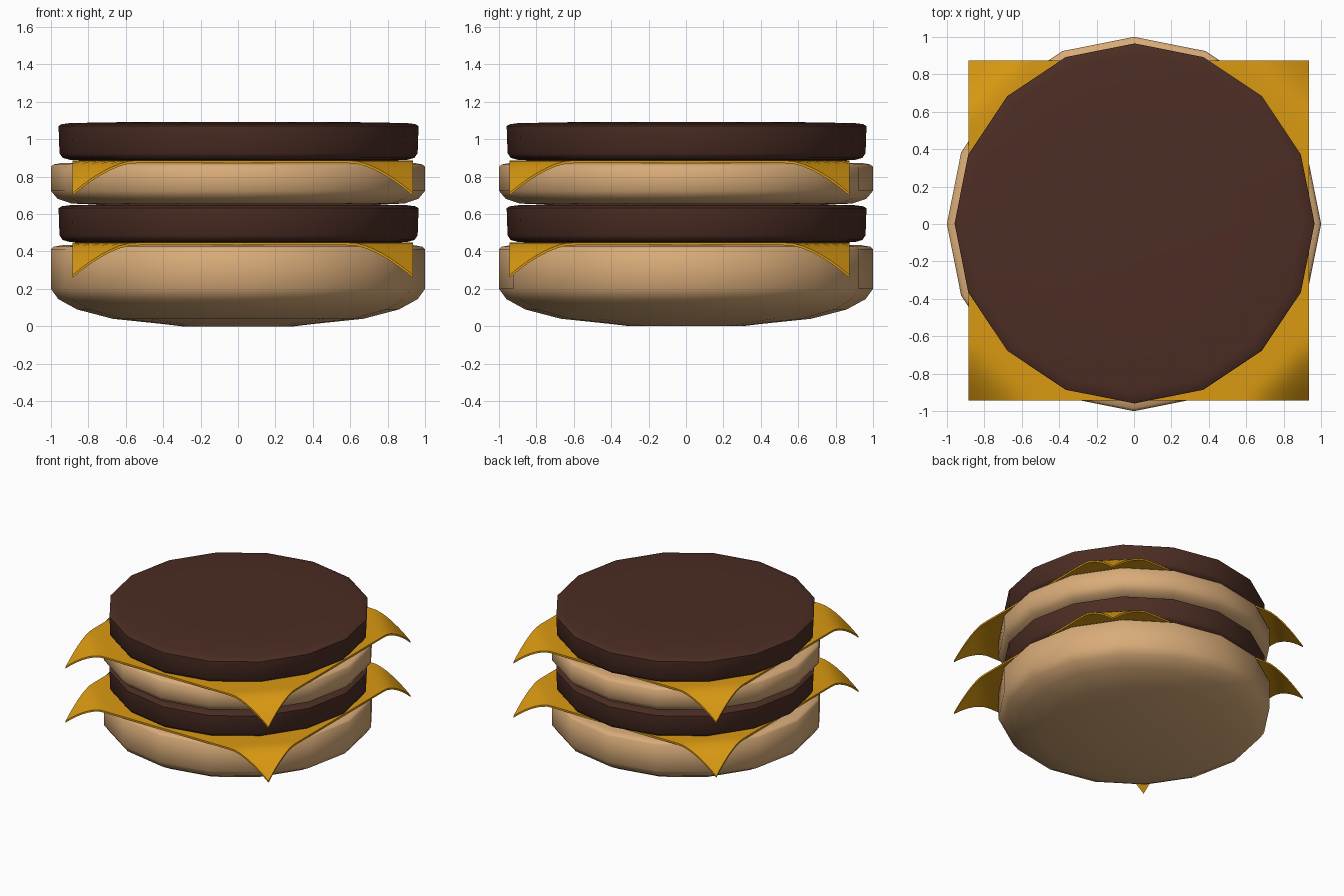
import bpy, bmesh, math

if "Cube" in bpy.data.objects:
    bpy.data.objects.remove(bpy.data.objects["Cube"])

SIDES = 16


def material(name, rgb):
    m = bpy.data.materials.new(name)
    m.diffuse_color = (*rgb, 1)
    m.use_nodes = True
    m.node_tree.nodes["Principled BSDF"].inputs["Base Color"].default_value = m.diffuse_color
    return m


BUN = material("toasted bun", (0.69, 0.41, 0.19))
MEAT = material("grilled meat", (0.072, 0.026, 0.017))
CHEESE = material("yellow cheese", (0.70, 0.32, 0.006))


def finish(bm, name, mat, angle):
    bmesh.ops.recalc_face_normals(bm, faces=bm.faces)
    mesh = bpy.data.meshes.new(name)
    bm.to_mesh(mesh)
    bm.free()
    mesh.materials.append(mat)
    ob = bpy.data.objects.new(name, mesh)
    bpy.context.collection.objects.link(ob)
    bpy.ops.object.select_all(action='DESELECT')
    ob.select_set(True)
    bpy.context.view_layer.objects.active = ob
    bpy.ops.object.shade_smooth_by_angle(angle=math.radians(angle))
    return ob


def disc(name, profile, z, mat, shift=0.0):
    """Turn a (radius, height) profile into a closed 16-sided disc."""
    bm = bmesh.new()
    rings = []
    for r, h in profile:
        rings.append([bm.verts.new((r * math.cos(a) + shift, r * math.sin(a) + shift, z + h))
                      for a in (2 * math.pi * i / SIDES for i in range(SIDES))])
    for lo, hi in zip(rings, rings[1:]):
        for i in range(SIDES):
            j = (i + 1) % SIDES
            bm.faces.new((lo[i], lo[j], hi[j], hi[i]))
    bm.faces.new(rings[0])
    bm.faces.new(rings[-1])
    return finish(bm, name, mat, 60)


def cheese(name, z):
    """Square slice whose four corners bend down."""
    half, n = 0.909, 36
    bm = bmesh.new()
    bmesh.ops.create_grid(bm, x_segments=n, y_segments=n, size=half)
    for v in bm.verts:
        t = max(0.0, (abs(v.co.x) + abs(v.co.y) - 1.49) / (2 * half - 1.49))
        v.co.z = z - 0.173 * t ** 1.6
        v.co.x += 0.025
        v.co.y -= 0.035
    # give the slice thickness
    ret = bmesh.ops.extrude_face_region(bm, geom=bm.faces[:])
    for v in ret["geom"]:
        if isinstance(v, bmesh.types.BMVert):
            v.co.z -= 0.014
    return finish(bm, name, CHEESE, 50)


patty_profile = [(0.80, 0.0), (0.90, 0.004), (0.94, 0.015), (0.957, 0.04),
                 (0.962, 0.185), (0.945, 0.195), (0.90, 0.201), (0.55, 0.207)]

# bottom bun with rounded underside
disc("bottom_bun", [(0.30, 0.0), (0.40, 0.012), (0.67, 0.04), (0.86, 0.09), (0.96, 0.145),
                    (1.0, 0.20), (1.0, 0.412), (0.985, 0.425), (0.94, 0.433)], 0, BUN)
# middle bun
disc("middle_bun", [(0.80, 0.0), (0.89, 0.004), (0.965, 0.03), (1.0, 0.072),
                    (1.0, 0.20), (0.985, 0.213), (0.94, 0.221)], 0.652, BUN)

# cheese slice and patty above each bun
for label, z in (("lower", 0.447), ("upper", 0.886)):
    cheese(label + "_cheese", z)
    disc(label + "_patty", patty_profile, z - 0.001, MEAT, 0.003)
